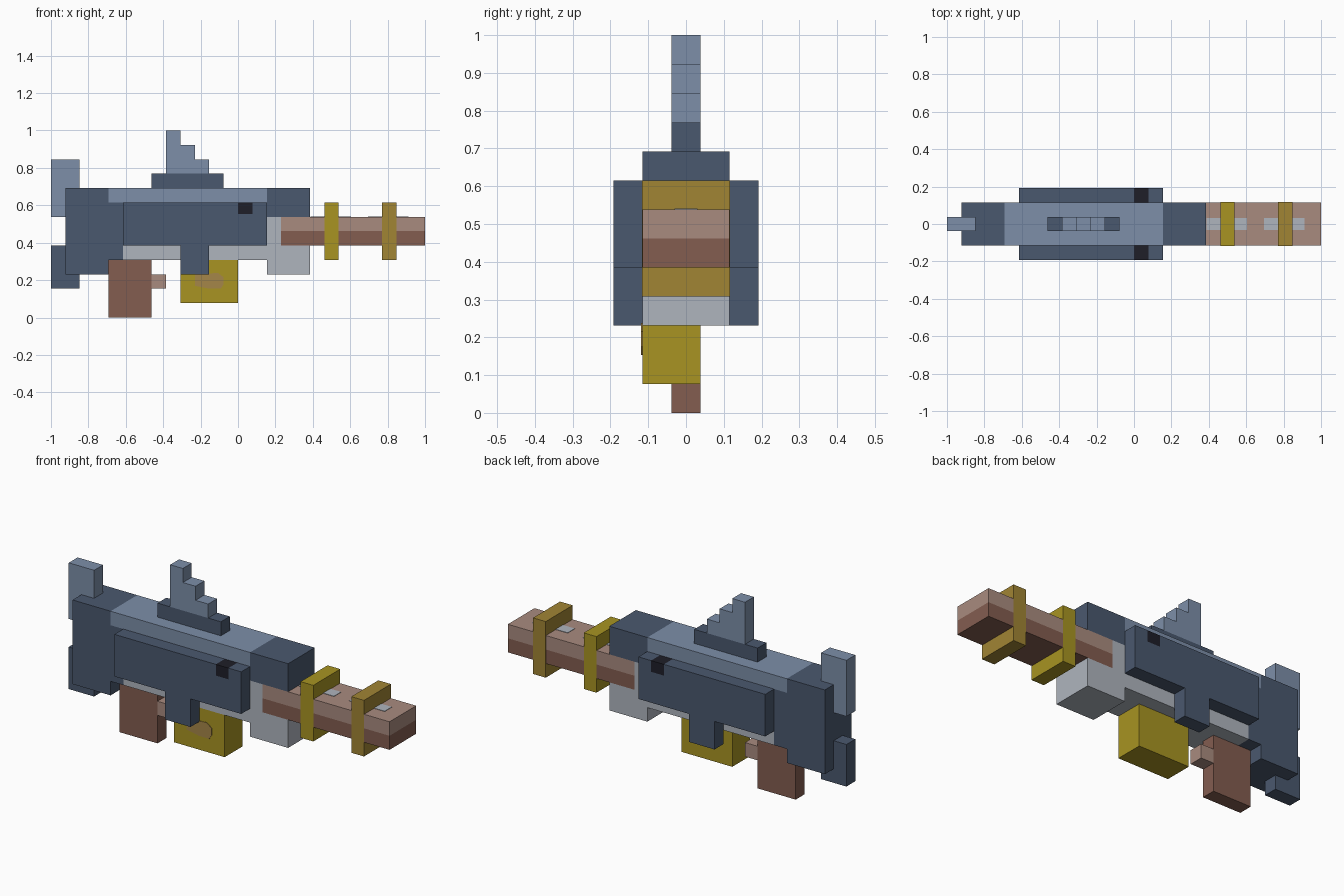
import bpy, bmesh
from mathutils import Vector

U = 1 / 13  # one block

cube = bpy.data.objects.get("Cube")
if cube:
    bpy.data.objects.remove(cube, do_unlink=True)


def make_material(name, code):
    srgb = [v / 255 for v in bytes.fromhex(code)]
    color = [c / 12.92 if c <= 0.04045 else ((c + 0.055) / 1.055) ** 2.4 for c in srgb] + [1]
    mat = bpy.data.materials.new(name)
    mat.use_nodes = True
    mat.diffuse_color = color
    bsdf = next(n for n in mat.node_tree.nodes if n.type == "BSDF_PRINCIPLED")
    bsdf.inputs["Base Color"].default_value = color
    return mat


slate = make_material("slate", "4A586E")
steel = make_material("steel_blue", "7D8FA9")
silver = make_material("silver", "AFB5BE")
black = make_material("black", "1E1E28")
brown = make_material("brown", "835D50")
tan = make_material("tan", "A98B7F")
yellow = make_material("yellow", "A89422")
gold = make_material("gold_brown", "A18534")
ochre = make_material("ochre", "A58648")


def prism(name, outline, y0, y1, mats, rule=None, cuts_x=(), cuts_z=()):
    """Extrude an x-z outline along y, cut it, and colour faces by a rule."""
    bm = bmesh.new()
    face = bm.faces.new([bm.verts.new((x, y0, z)) for x, z in outline])
    out = bmesh.ops.extrude_face_region(bm, geom=[face])
    moved = [v for v in out["geom"] if isinstance(v, bmesh.types.BMVert)]
    bmesh.ops.translate(bm, verts=moved, vec=(0, y1 - y0, 0))
    bmesh.ops.recalc_face_normals(bm, faces=bm.faces)
    if rule:
        bmesh.ops.triangulate(bm, faces=bm.faces)
        planes = [(Vector((x, 0, 0)), Vector((1, 0, 0))) for x in cuts_x]
        planes += [(Vector((0, 0, z)), Vector((0, 0, 1))) for z in cuts_z]
        for co, no in planes:
            bmesh.ops.bisect_plane(bm, geom=bm.verts[:] + bm.edges[:] + bm.faces[:],
                                   dist=0.0001, plane_co=co, plane_no=no)
        for f in bm.faces:
            c = f.calc_center_median()
            f.material_index = mats.index(rule(c.x, c.z))
        bmesh.ops.dissolve_limit(bm, angle_limit=0.01, verts=bm.verts, edges=bm.edges,
                                 delimit={"MATERIAL"})
    bmesh.ops.scale(bm, verts=bm.verts, vec=(U, U, U))
    mesh = bpy.data.meshes.new(name)
    bm.to_mesh(mesh)
    bm.free()
    for m in mats:
        mesh.materials.append(m)
    obj = bpy.data.objects.new(name, mesh)
    bpy.context.collection.objects.link(obj)
    return obj


def box(name, x0, x1, z0, z1, mat, y0=-0.5, y1=0.5, **kw):
    mats = mat if isinstance(mat, list) else [mat]
    return prism(name, [(x0, z0), (x1, z0), (x1, z1), (x0, z1)], y0, y1, mats, **kw)


# Main body: slate ends, blue top rail, silver underside, barrel socket
def body_color(x, z):
    if z > 8 and -9 < x < 2:
        return steel
    if x > 3 and 5 < z < 7:
        return tan if z > 6 else brown
    return silver if x > -8 and z < 7 else slate


prism("body", [(-12, 3), (-9, 3), (-9, 4), (2, 4), (2, 3), (5, 3), (5, 9), (-12, 9)],
      -1.5, 1.5, [slate, steel, silver, brown, tan], body_color,
      cuts_x=(-9, -8, 2, 3), cuts_z=(5, 6, 7, 8))

# Side plates with a dark port at the top edge
plate = [(-8, 5), (-4, 5), (-4, 3), (-2, 3), (-2, 5), (2, 5), (2, 8), (-8, 8)]
for side, y in (("right", -2.5), ("left", 1.5)):
    prism(side + "_side_plate", plate, y, y + 1, [slate, black],
          lambda x, z: black if 0 < x < 1 and z > 7.2 else slate,
          cuts_x=(0, 1), cuts_z=(7.2,))

# Stock
box("upper_stock", -13, -11, 7, 11, steel)
box("lower_stock", -13, -11, 2, 5, slate)

# Barrel, two bands and silver inlays on top
box("barrel", 5, 13, 5, 7, [brown, tan], -1.5, 1.5,
    rule=lambda x, z: tan if z > 6 else brown, cuts_z=(6,))
for name, x, mat in (("rear", 6, yellow), ("front", 10, gold)):
    box(name + "_band", x, x + 1, 4, 8, mat, -1.52, 1.52)
    box(name + "_inlay", x - 0.95, x + 1.85, 6.9, 7.03, silver, -0.4, 0.4)

# Grip, trigger and magazine
box("grip", -9, -6, 0, 4, brown)
box("trigger", -6, -5, 2, 3, tan)
box("magazine", -4, 0, 1, 4, yellow, -1.5, 0.5)
prism("magazine_mark", [(-3, 2.2), (-2, 2), (-1.2, 2), (-1, 2.3), (-1, 2.8), (-1.4, 3.1), (-3, 3)],
      -1.54, -1.45, [ochre])

# Stepped sight on its base
box("sight_base", -6, -1, 9, 10, slate)
steps = [(-5, 10), (-2, 10), (-2, 11), (-3, 11), (-3, 12), (-4, 12), (-4, 13), (-5, 13)]
prism("sight", steps, -0.5, 0.5, [steel])
